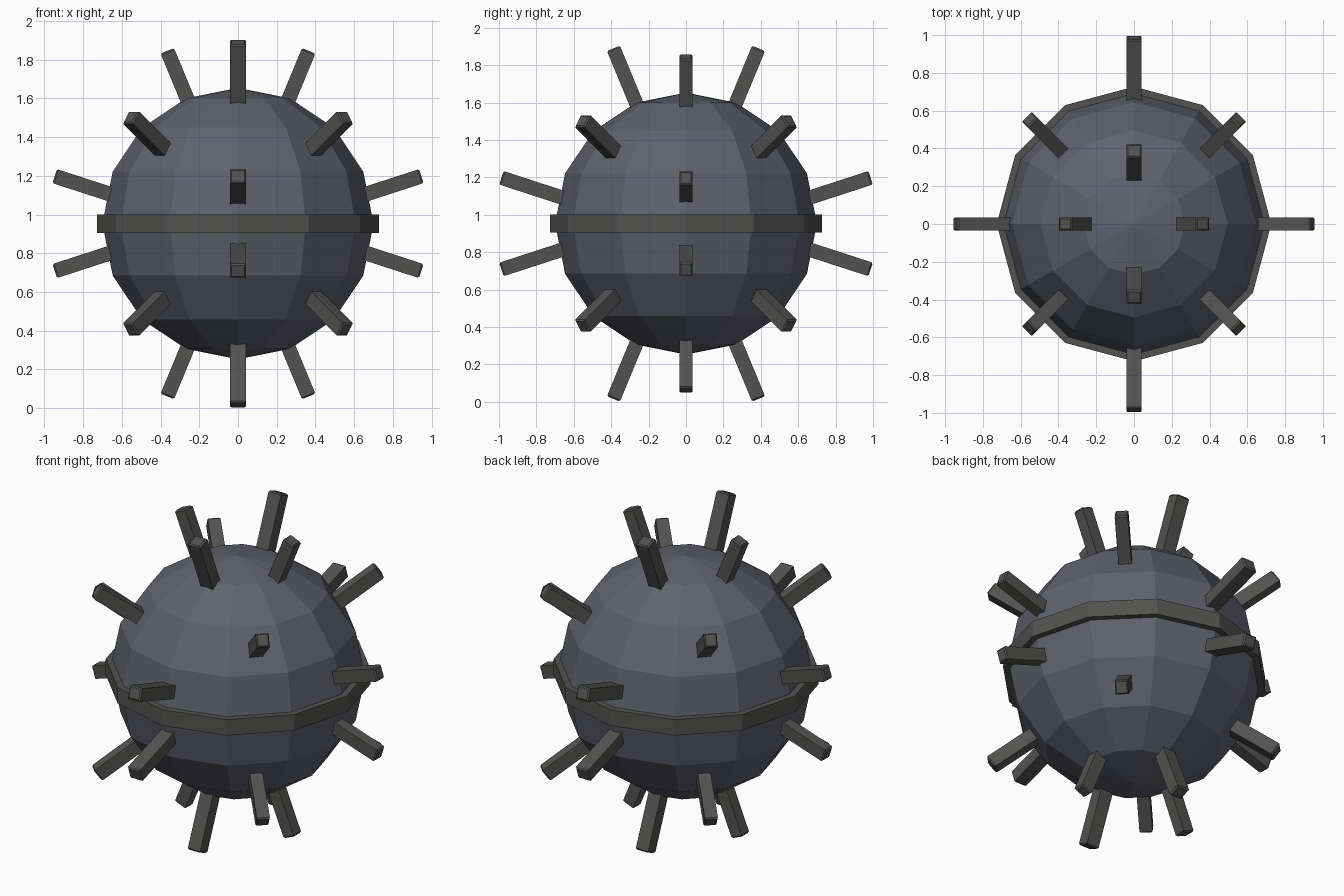
import bpy, bmesh
from math import sin, cos, radians, pi
from mathutils import Vector

if "Cube" in bpy.data.objects:
    bpy.data.objects.remove(bpy.data.objects["Cube"])

CENTRE = Vector((0, 0, 0.953))


def material(name, color):
    m = bpy.data.materials.new(name)
    m.diffuse_color = (*color, 1)
    m.use_nodes = True
    m.node_tree.nodes["Principled BSDF"].inputs["Base Color"].default_value = m.diffuse_color
    return m


shell_mat = material("blue_grey_shell", (0.115, 0.12, 0.155))
metal_mat = material("dark_metal", (0.085, 0.085, 0.082))


def finish(name, bm, mat):
    bmesh.ops.recalc_face_normals(bm, faces=bm.faces)
    me = bpy.data.meshes.new(name)
    bm.to_mesh(me)
    bm.free()
    me.materials.append(mat)
    ob = bpy.data.objects.new(name, me)
    bpy.context.collection.objects.link(ob)
    return ob


# Faceted shell
bm = bmesh.new()
bmesh.ops.create_uvsphere(bm, u_segments=12, v_segments=8, radius=0.70)
shell = finish("shell", bm, shell_mat)
shell.location = CENTRE

# Twelve-sided belt, a rectangular section swept round the middle
bm = bmesh.new()
section = [(0.68, -0.048), (0.727, -0.048), (0.727, 0.048), (0.68, 0.048)]
rings = [[bm.verts.new((r * cos(i * pi / 6), r * sin(i * pi / 6), z)) for r, z in section]
         for i in range(12)]
for i in range(12):
    a, b = rings[i], rings[(i + 1) % 12]
    for j in range(4):
        k = (j + 1) % 4
        bm.faces.new((a[j], b[j], b[k], a[k]))
belt = finish("belt", bm, metal_mat)
belt.location = CENTRE


# Square spike ending at tip, with a slightly chamfered end
def spike(name, tip, direction, width, depth, length=0.42):
    tip, d = Vector(tip), Vector(direction).normalized()
    side = Vector((0, 0, 1)).cross(d).normalized()
    up = d.cross(side)
    bm = bmesh.new()
    loops = []
    for back, s in ((length, 1), (0.008, 1), (0, 0.8)):
        loops.append([bm.verts.new(CENTRE + tip - d * back + side * (x * s * width / 2)
                                   + up * (y * s * depth / 2))
                      for x, y in ((-1, -1), (1, -1), (1, 1), (-1, 1))])
    for a, b in zip(loops, loops[1:]):
        for j in range(4):
            k = (j + 1) % 4
            bm.faces.new((a[j], a[k], b[k], b[j]))
    bm.faces.new(loops[0])
    bm.faces.new(loops[-1])
    finish(name, bm, metal_mat)


steep, low = radians(67.5), radians(18)
for sz in (1, -1):
    for s in (1, -1):
        # Spikes near the poles
        spike("pole_spike_x", (s * 0.365, 0, sz * 0.892), (s * cos(steep), 0, sz * sin(steep)), 0.068, 0.075)
        spike("pole_spike_y", (0, s * 0.388, sz * 0.937), (0, s * cos(steep), sz * sin(steep)), 0.082, 0.075)
        # Spikes just above and below the belt
        spike("belt_spike_x", (s * 0.946, 0, sz * 0.245), (s * cos(low), 0, sz * sin(low)), 0.068, 0.076)
        spike("belt_spike_y", (0, s * 0.987, sz * 0.245), (0, s * cos(low), sz * sin(low)), 0.082, 0.076)
        # Diagonal spikes
        for sy in (1, -1):
            spike("diagonal_spike", (s * 0.555, sy * 0.555, sz * 0.55), (s, sy, sz), 0.072, 0.078)
